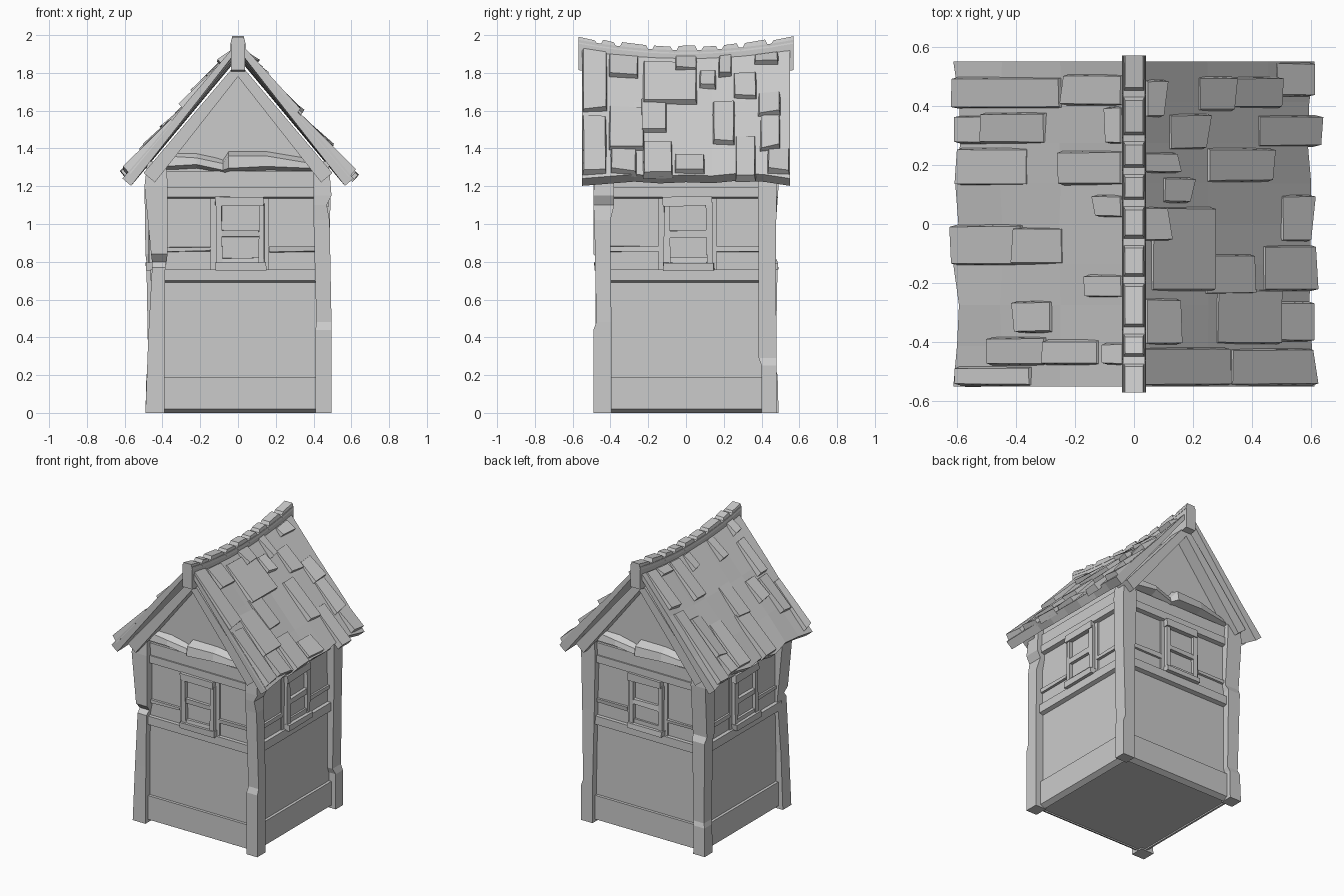
import bpy, bmesh, math, random
from mathutils import Vector, Matrix

random.seed(7)


def jit(a):
    return random.uniform(-a, a)


def loft(name, rings, turn=0, rough=0.0):
    """Closed solid through equal-sized rings of points, turned in 90 degree steps."""
    bm = bmesh.new()
    rot = Matrix.Rotation(turn * math.pi / 2, 3, 'Z')
    vs = [[bm.verts.new(rot @ (Vector(p) + Vector((jit(rough), jit(rough), jit(rough)))))
           for p in r] for r in rings]
    n = len(rings[0])
    bm.faces.new(vs[0])
    bm.faces.new(vs[-1])
    for a, b in zip(vs, vs[1:]):
        for i in range(n):
            j = (i + 1) % n
            bm.faces.new((a[i], a[j], b[j], b[i]))
    bmesh.ops.recalc_face_normals(bm, faces=bm.faces)
    me = bpy.data.meshes.new(name)
    bm.to_mesh(me)
    bm.free()
    ob = bpy.data.objects.new(name, me)
    bpy.context.collection.objects.link(ob)
    return ob


def board(name, x0, x1, z0, z1, depth, turn, slope=0.0, back=0.42, rough=0.0):
    """Wall board facing -y, with an optionally slanted underside."""
    prof = [(-back, z0), (-depth, z0 + slope), (-depth, z1), (-back, z1)]
    loft(name, [[(x, y, z) for y, z in prof] for x in (x0, x1)], turn, rough)


# Body with gable ends
outline = [(-.435, .01), (.435, .01), (.435, 1.33), (0, 1.84), (-.435, 1.33)]
loft("body_walls", [[(x, y, z) for x, z in outline] for y in (-.435, .435)])

# Wall timbers and windows, the same on all four sides
for k, side in enumerate(("front", "right", "back", "left")):
    board(side + "_base_board", -.42, .42, 0, .19, .455, k, .02)
    board(side + "_lower_beam", -.42, .42, .685, .76, .462, k, .015)
    board(side + "_upper_beam", -.42, .42, 1.13, 1.195, .462, k, .012)
    board(side + "_top_beam", -.42, .42, 1.195, 1.28, .452, k)
    board(side + "_rail_left", -.42, -.145, .85, .88, .45, k, .005, rough=.004)
    board(side + "_rail_right", .165, .42, .85, .88, .45, k, .005, rough=.004)
    # window
    board(side + "_window_backing", -.145, .165, .76, 1.135, .446, k)
    board(side + "_window_jamb_left", -.118, -.085, .78, 1.11, .472, k, rough=.004)
    board(side + "_window_jamb_right", .108, .14, .78, 1.11, .472, k, rough=.004)
    board(side + "_window_head", -.122, .135, 1.095, 1.145, .48, k, rough=.004)
    board(side + "_window_sill", -.122, .148, .755, .795, .487, k, rough=.004)
    board(side + "_window_crossbar", -.09, .112, .93, .965, .468, k, rough=.004)
    board(side + "_window_lower_bar", -.09, .112, .79, .82, .464, k, rough=.003)

# Corner posts: (height, outer x, inner x, outer y, inner y)
posts = {
    "front_left_post": (-1, -1, [(0, .49, .39, .485, .39), (.4, .475, .39, .48, .39),
                                 (.77, .455, .385, .48, .38), (.80, .455, .38, .455, .38),
                                 (.84, .46, .372, .49, .38), (1.2, .495, .372, .49, .38),
                                 (1.33, .48, .38, .48, .39)]),
    "front_right_post": (1, -1, [(0, .495, .41, .49, .395), (.44, .495, .41, .49, .395),
                                 (.48, .495, .415, .475, .395), (1.02, .485, .40, .485, .40),
                                 (1.1, .47, .40, .49, .38), (1.15, .495, .40, .49, .38),
                                 (1.33, .48, .40, .48, .39)]),
    "back_right_post": (1, 1, [(0, .49, .40, .48, .40), (.25, .49, .40, .48, .40),
                               (.29, .475, .40, .48, .385), (.8, .485, .39, .475, .385),
                               (1.2, .49, .38, .48, .38), (1.33, .48, .39, .48, .39)]),
    "back_left_post": (-1, 1, [(0, .49, .40, .49, .40), (.2, .485, .40, .485, .40),
                               (.23, .475, .39, .475, .39), (.8, .485, .39, .485, .39),
                               (.84, .49, .38, .465, .38), (1.2, .495, .38, .49, .38),
                               (1.33, .48, .39, .48, .39)]),
}
for name, (sx, sy, secs) in posts.items():
    loft(name, [[(sx * ox, sy * oy, z), (sx * ix, sy * oy, z),
                 (sx * ix, sy * iy, z), (sx * ox, sy * iy, z)] for z, ox, ix, oy, iy in secs])

# Rough-hewn gable beams: (x, bottom, top, depth)
hewn = [(-.39, 1.29, 1.39, .47), (-.22, 1.30, 1.38, .49), (-.08, 1.27, 1.35, .47),
        (-.05, 1.28, 1.39, .51), (.15, 1.29, 1.39, .50), (.39, 1.28, 1.35, .47)]
for k, side in ((0, "front"), (2, "back")):
    loft(side + "_gable_beam", [[(x, -.42, b - .01), (x, -d, b + .015), (x, -d + .01, t - .03),
                                 (x, -.42, t)] for x, b, t, d in hewn], k)

# Gable rafters under the roof
for k, side in ((0, "front"), (2, "back")):
    prof = [(0, 1.86), (0, 1.78), (.44, 1.22), (.50, 1.27)]
    for s, hand in ((-1, "left"), (1, "right")):
        loft(side + "_rafter_" + hand, [[(s * x, y, z) for x, z in prof] for y in (-.525, -.42)], k)

# Roof surface: point lifted by h along the slope normal
NX, NZ = .763, .646


def roof(s, x, y, h=0.0):
    sag = .045 * max(0, 1 - (y / .55) ** 2) * max(0, 1 - x / .6)
    return (s * (x + NX * h), y, 1.963 - 1.18 * x - sag + NZ * h)


for s, hand in ((-1, "left"), (1, "right")):
    rings = []
    for i in range(9):
        y = -.55 + 1.1 * i / 8
        e = .60 + (jit(.012) if 0 < i < 8 else .012)
        top = [roof(s, x, y, jit(.006)) for x in (.25, .45)]
        rings.append([(0, y, roof(s, 0, y, -.06)[2]), roof(s, e, y, -.06), roof(s, e, y),
                      top[1], top[0], (0, y, roof(s, 0, y)[2])])
    loft(hand + "_roof_slab", rings)

# Shingles: (y0, y1, upper x, lower x)
shingles = {
    1: [(-.55, -.415, .03, .31), (-.55, -.42, .33, .60), (-.41, -.25, .04, .14),
        (-.23, .06, .06, .25), (-.06, .06, .03, .10), (.07, .16, .10, .18),
        (.17, .245, .03, .13), (.25, .375, .12, .24), (.36, .49, .04, .09),
        (.38, .50, .22, .32), (.39, .50, .32, .49), (.14, .26, .25, .46), (-.24, -.10, .24, .40),
        (-.41, -.22, .28, .48), (-.40, -.26, .46, .59), (-.23, -.07, .44, .61),
        (.26, .37, .42, .61), (-.06, .10, .50, .59), (.43, .55, .48, .60)],
    -1: [(.39, .50, .25, .60), (.40, .51, .04, .23), (.27, .38, .30, .50), (.27, .37, .46, .59),
         (.27, .40, .04, .09), (.13, .26, .36, .58), (.13, .25, .04, .23), (.02, .10, .04, .12),
         (-.14, 0, .38, .61), (-.14, -.01, .24, .40), (-.25, -.17, .04, .14),
         (-.37, -.26, .28, .39), (-.48, -.38, .30, .48), (-.48, -.39, .12, .30),
         (-.48, -.40, .03, .10), (-.55, -.48, .35, .59)],
}
for s, hand in ((-1, "left"), (1, "right")):
    for n, (y0, y1, x0, x1) in enumerate(shingles[s]):
        rings = []
        for y in (y0, y1):
            inset = .008 if y == y0 else -.008
            xe = x1 + jit(.01)
            rings.append([roof(s, x0, y, -.015), roof(s, xe, y, -.015),
                          roof(s, xe - .005, y + inset, .032 + jit(.008)),
                          roof(s, x0, y + inset, .008)])
        loft(f"{hand}_shingle_{n + 1}", rings, rough=.002)


# Sagging ridge beam with worn caps
def ridge_z(y):
    return 1.975 - .055 * (1 - (y / .57) ** 2)


rings = []
for i in range(9):
    y = -.57 + 1.14 * i / 8
    z = ridge_z(y)
    rings.append([(-.038, y, z - .16), (.038, y, z - .16), (.038, y, z), (-.038, y, z)])
loft("ridge_beam", rings)
cuts = [-.57, -.46, -.36, -.19, -.06, .07, .18, .29, .44, .57]
for i, (a, b) in enumerate(zip(cuts, cuts[1:])):
    h = .02 + jit(.006)
    rings = [[(-w, y, ridge_z(y) - .02), (w, y, ridge_z(y) - .02),
              (w * .75, y + d, ridge_z(y) + h), (-w * .75, y + d, ridge_z(y) + h)]
             for y, w, d in ((a, .04, .022 if i else 0), (b, .04, -.022 if i < 8 else 0))]
    loft(f"ridge_cap_{i + 1}", rings)
